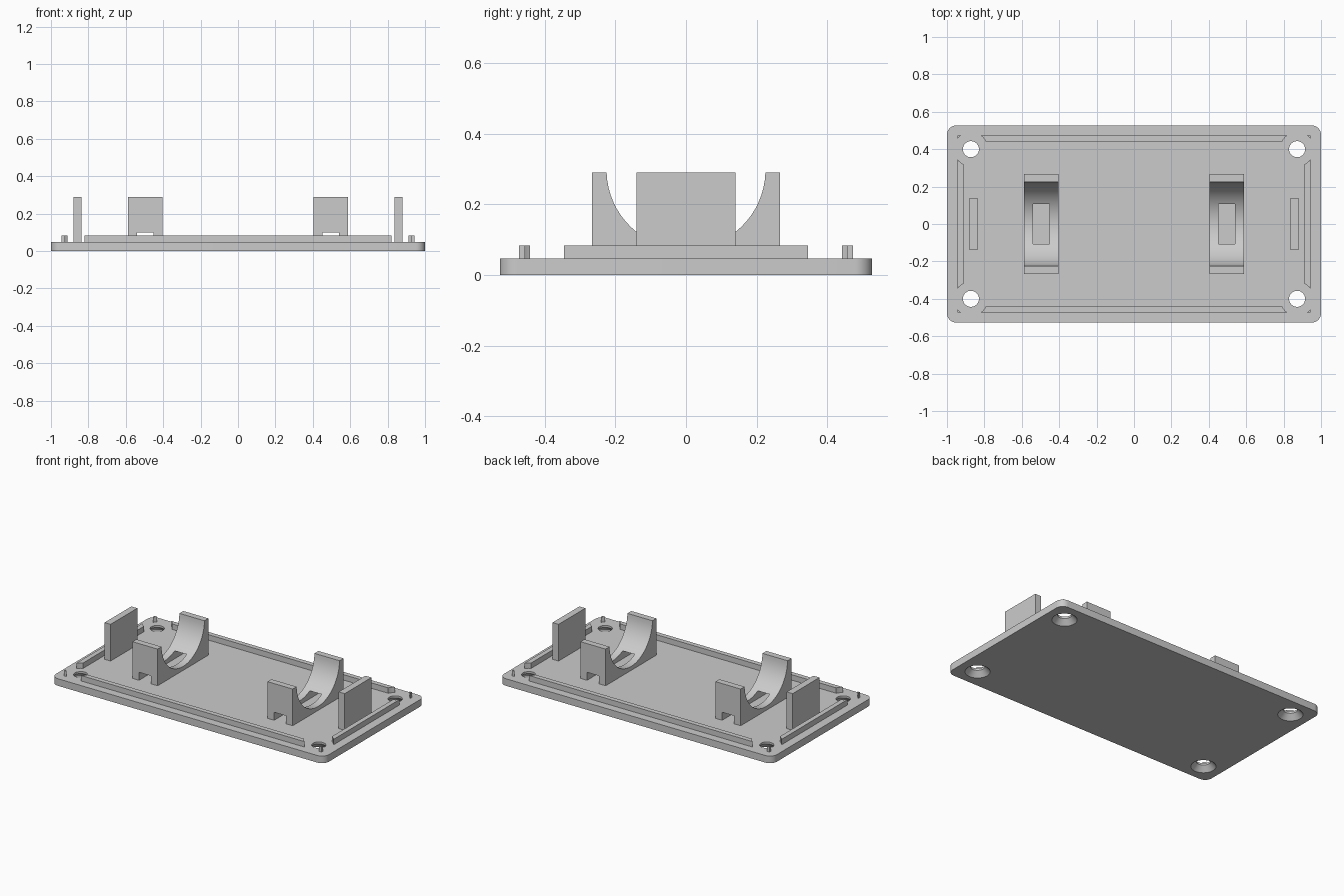
import bpy, bmesh, math

cube = bpy.data.objects.get("Cube")
if cube:
    bpy.data.objects.remove(cube, do_unlink=True)

grey = bpy.data.materials.new("plain grey")
grey.use_nodes = True
grey.diffuse_color = (0.6, 0.6, 0.6, 1)
grey.node_tree.nodes["Principled BSDF"].inputs["Base Color"].default_value = (0.6, 0.6, 0.6, 1)

PLATE_TOP, LIP_TOP, TALL = 0.047, 0.083, 0.29
HOLE_X, HOLE_Y = 0.872, 0.40
SIDES = (-1, 1)


def finish(name, bm):
    bmesh.ops.recalc_face_normals(bm, faces=bm.faces)
    mesh = bpy.data.meshes.new(name)
    bm.to_mesh(mesh)
    bm.free()
    mesh.materials.append(grey)
    ob = bpy.data.objects.new(name, mesh)
    bpy.context.collection.objects.link(ob)
    return ob


def box(name, x0, x1, y0, y1, z0, z1):
    bm = bmesh.new()
    for v in bmesh.ops.create_cube(bm, size=1)["verts"]:
        v.co = (x1 if v.co.x > 0 else x0, y1 if v.co.y > 0 else y0, z1 if v.co.z > 0 else z0)
    return finish(name, bm)


def lathe(name, rings, x, y, n=48):
    """Closed round solid from (radius, height) rings."""
    bm = bmesh.new()
    loops = [[bm.verts.new((x + r * math.cos(math.tau * i / n), y + r * math.sin(math.tau * i / n), z))
              for i in range(n)] for r, z in rings]
    for a, b in zip(loops, loops[1:]):
        for i in range(n):
            bm.faces.new((a[i], a[(i + 1) % n], b[(i + 1) % n], b[i]))
    bm.faces.new(loops[0][::-1])
    bm.faces.new(loops[-1])
    return finish(name, bm)


def cut(ob, cutters):
    """Subtract the cutters, bake the result and drop the cutters."""
    for c in cutters:
        m = ob.modifiers.new("cut", "BOOLEAN")
        m.operation, m.solver, m.object = "DIFFERENCE", "EXACT", c
    bpy.context.view_layer.update()
    baked = bpy.data.meshes.new_from_object(ob.evaluated_get(bpy.context.evaluated_depsgraph_get()))
    ob.modifiers.clear()
    ob.data = baked
    for c in cutters:
        bpy.data.objects.remove(c, do_unlink=True)


def smooth(ob):
    bpy.ops.object.select_all(action="DESELECT")
    ob.select_set(True)
    bpy.context.view_layer.objects.active = ob
    bpy.ops.object.shade_smooth_by_angle(angle=math.radians(30))


corners = [(sx * HOLE_X, sy * HOLE_Y) for sx in SIDES for sy in SIDES]

# Base plate with rounded corners and countersunk screw holes
plate = box("base_plate", -1, 1, -0.527, 0.527, 0, PLATE_TOP)
bm = bmesh.new()
bm.from_mesh(plate.data)
upright = [e for e in bm.edges if abs(e.verts[0].co.z - e.verts[1].co.z) > 0.01]
bmesh.ops.bevel(bm, geom=upright, offset=0.05, segments=10, profile=0.5, affect="EDGES")
bm.to_mesh(plate.data)
bm.free()
cut(plate, [lathe("screw_hole", [(0.085, -0.01), (0.075, 0), (0.043, 0.034), (0.043, 0.1)], x, y)
            for x, y in corners])
smooth(plate)

# Locating lip, interrupted around each screw hole
lip = box("locating_lip", -0.943, 0.943, -0.473, 0.473, PLATE_TOP, LIP_TOP)
inner = box("lip_inside", -0.911, 0.911, -0.441, 0.441, 0, 0.2)
cut(lip, [inner] + [lathe("lip_gap", [(0.09, 0), (0.09, 0.2)], x, y) for x, y in corners])
smooth(lip)

for side, word in zip(SIDES, ("right", "left")):
    # Upright end stop
    cx = side * 0.858
    box(word + "_end_stop", cx - 0.022, cx + 0.022, -0.14, 0.14, PLATE_TOP, TALL)

    # Cradle: block with a round trough, and a strap slot running through
    cx = side * 0.495
    radius, centre_z, n = 0.225, 0.298, 32
    start = math.asin((centre_z - TALL) / radius)
    profile = [(0.266, TALL), (0.266, PLATE_TOP), (-0.266, PLATE_TOP), (-0.266, TALL)]
    for i in range(n + 1):
        a = math.pi + start + (math.pi - 2 * start) * i / n
        profile.append((radius * math.cos(a), centre_z + radius * math.sin(a)))
    bm = bmesh.new()
    face = bm.faces.new([bm.verts.new((cx - 0.092, y, z)) for y, z in profile])
    new = bmesh.ops.extrude_face_region(bm, geom=[face])["geom"]
    bmesh.ops.translate(bm, vec=(0.184, 0, 0), verts=[v for v in new if isinstance(v, bmesh.types.BMVert)])
    cradle = finish(word + "_cradle", bm)
    cut(cradle, [box("strap_slot", cx - 0.044, cx + 0.044, -0.4, 0.4, 0, 0.1)])
    smooth(cradle)
